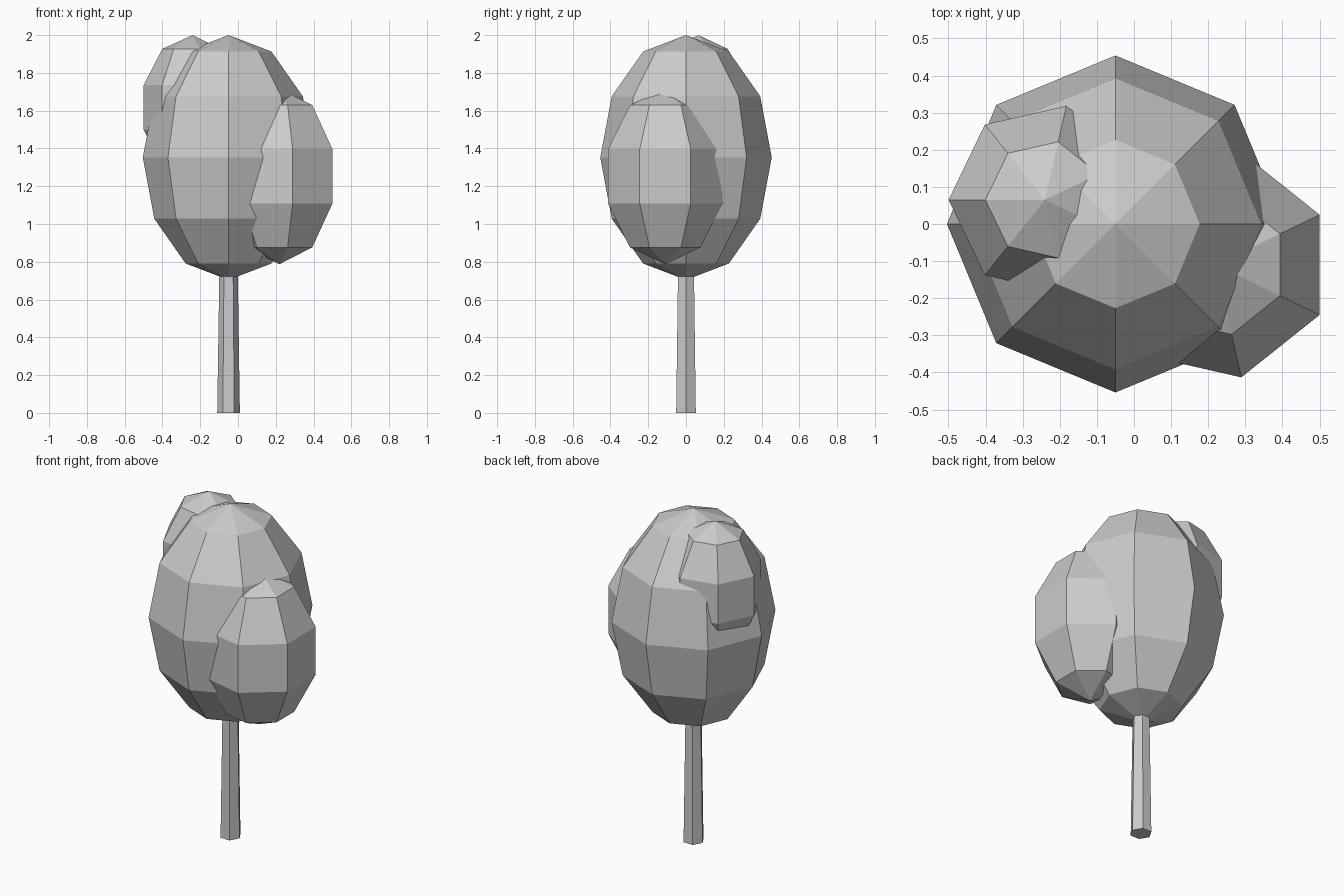
import bpy
import math

default_cube = bpy.data.objects.get("Cube")
if default_cube:
    bpy.data.objects.remove(default_cube, do_unlink=True)

# One plain grey for the whole tree
grey = bpy.data.materials.new("plain_grey")
grey.use_nodes = True
colour = (0.6, 0.6, 0.6, 1)
grey.diffuse_color = colour
grey.node_tree.nodes["Principled BSDF"].inputs["Base Color"].default_value = colour


def finish(name):
    obj = bpy.context.object
    obj.name = name
    obj.data.name = name
    obj.data.materials.append(grey)
    bpy.ops.object.shade_flat()
    return obj


def foliage(name, centre, radius, half_height, segments, rings):
    """Faceted egg of leaves with one corner column facing -x."""
    bpy.ops.mesh.primitive_uv_sphere_add(
        segments=segments, ring_count=rings, radius=1, location=centre)
    obj = finish(name)
    obj.scale = (radius, radius, half_height)
    # Turn the mesh so that a corner column lies exactly on -x
    corner = min(obj.data.vertices, key=lambda v: (round(abs(v.co.z), 3), v.co.x))
    turn = math.pi - math.atan2(corner.co.y, corner.co.x)
    obj.rotation_euler.z = turn
    return obj


# Leaf masses
foliage("main_crown", (-0.05, 0, 1.352), 0.454, 0.648, 8, 6)
foliage("left_lower_crown", (0.22, -0.11, 1.2525), 0.327, 0.465, 7, 5)
foliage("right_upper_crown", (-0.24, 0.065, 1.617), 0.273, 0.383, 7, 5)

# Tapered six-sided trunk, reaching a little into the crown
trunk_height = 0.8
bpy.ops.mesh.primitive_cone_add(
    vertices=6, radius1=0.06, radius2=0.048, depth=trunk_height,
    location=(-0.05, 0, trunk_height / 2), rotation=(0, 0, math.pi / 6))
finish("trunk")
